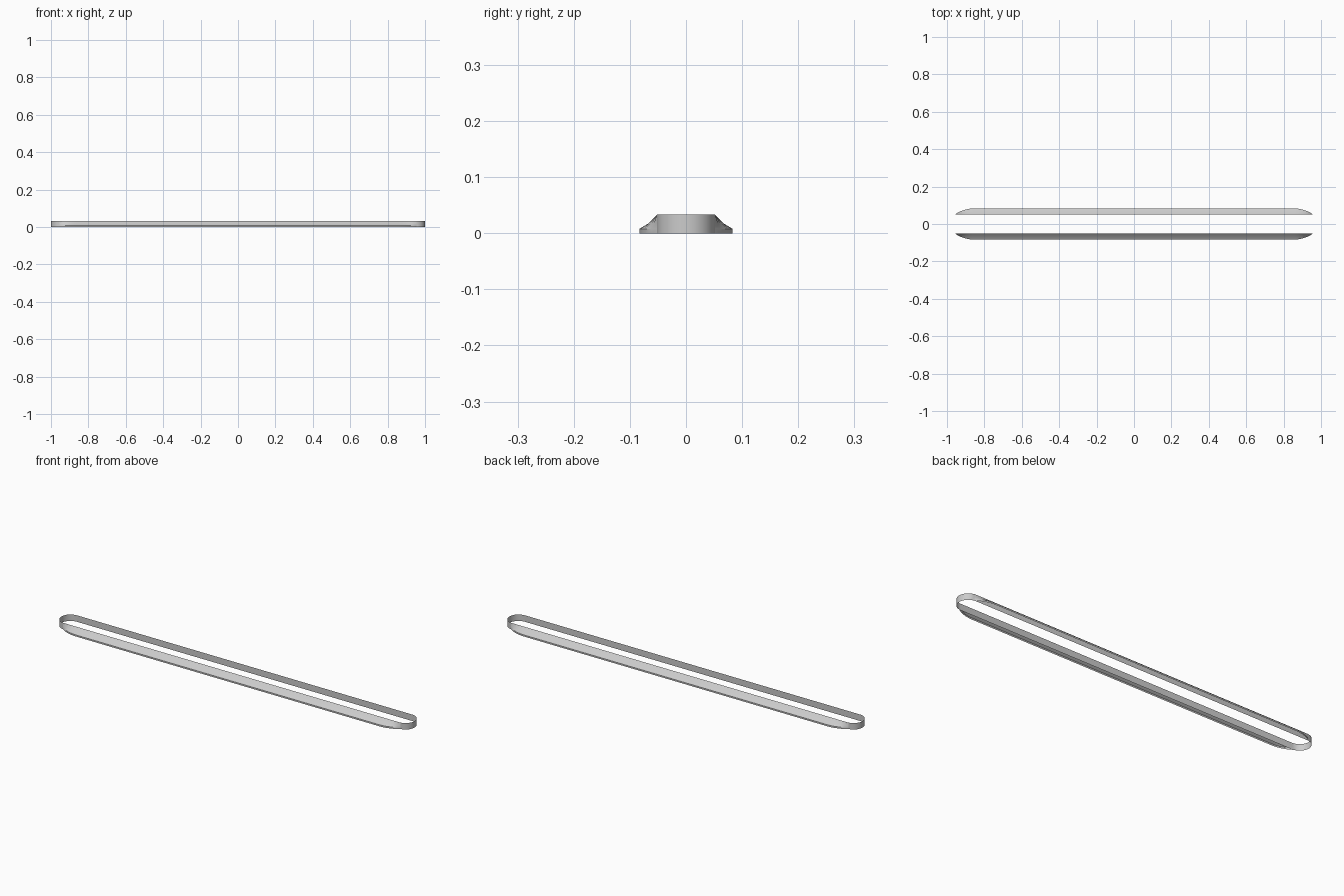
import bpy, bmesh, math

if "Cube" in bpy.data.objects:
    bpy.data.objects.remove(bpy.data.objects["Cube"])

R, HALF, H = 0.052, 1.0, 0.033     # end radius, half length, height


def finish(name, bm):
    bmesh.ops.recalc_face_normals(bm, faces=bm.faces)
    me = bpy.data.meshes.new(name)
    bm.to_mesh(me)
    bm.free()
    ob = bpy.data.objects.new(name, me)
    bpy.context.collection.objects.link(ob)
    bpy.ops.object.select_all(action='DESELECT')
    ob.select_set(True)
    bpy.context.view_layer.objects.active = ob
    bpy.ops.object.shade_smooth_by_angle(angle=math.radians(25))
    return ob


def loft(bm, rows, closed=False):
    rings = [[bm.verts.new(p) for p in row] for row in rows]
    pairs = list(zip(rings, rings[1:]))
    if closed:
        pairs.append((rings[-1], rings[0]))
    for a, b in pairs:
        for i in range(len(a) - 1):
            bm.faces.new((a[i], a[i + 1], b[i + 1], b[i]))


# Thin upright band following a long round-ended outline
outline = []
for side in (1, -1):
    for i in range(17):
        a = math.pi * (i / 16 - 0.5)
        outline.append((side * (HALF - R + R * math.cos(a)), side * R * math.sin(a)))
bm = bmesh.new()
loft(bm, [[(x, y, 0), (x, y, H)] for x, y in outline], closed=True)
finish("inner_band", bm)

# Sloped skirt with a small upright lip, tapering into the band at both ends
profile = [(0.031, 0), (0.031, 0.008), (0.016, 0.017), (0, H)]
half = [(0.955, 0.0), (0.94, 0.32), (0.92, 0.62), (0.90, 0.82), (0.88, 0.95), (0.86, 1.0)]
stations = [(-x, t) for x, t in half] + half[::-1]
bm = bmesh.new()
loft(bm, [[(x, -R - d * t, z) for d, z in profile] for x, t in stations])
skirt = finish("side_skirt", bm)
mirror = skirt.modifiers.new("Mirror", 'MIRROR')
mirror.use_axis = (False, True, False)
mirror.use_mirror_merge = False
